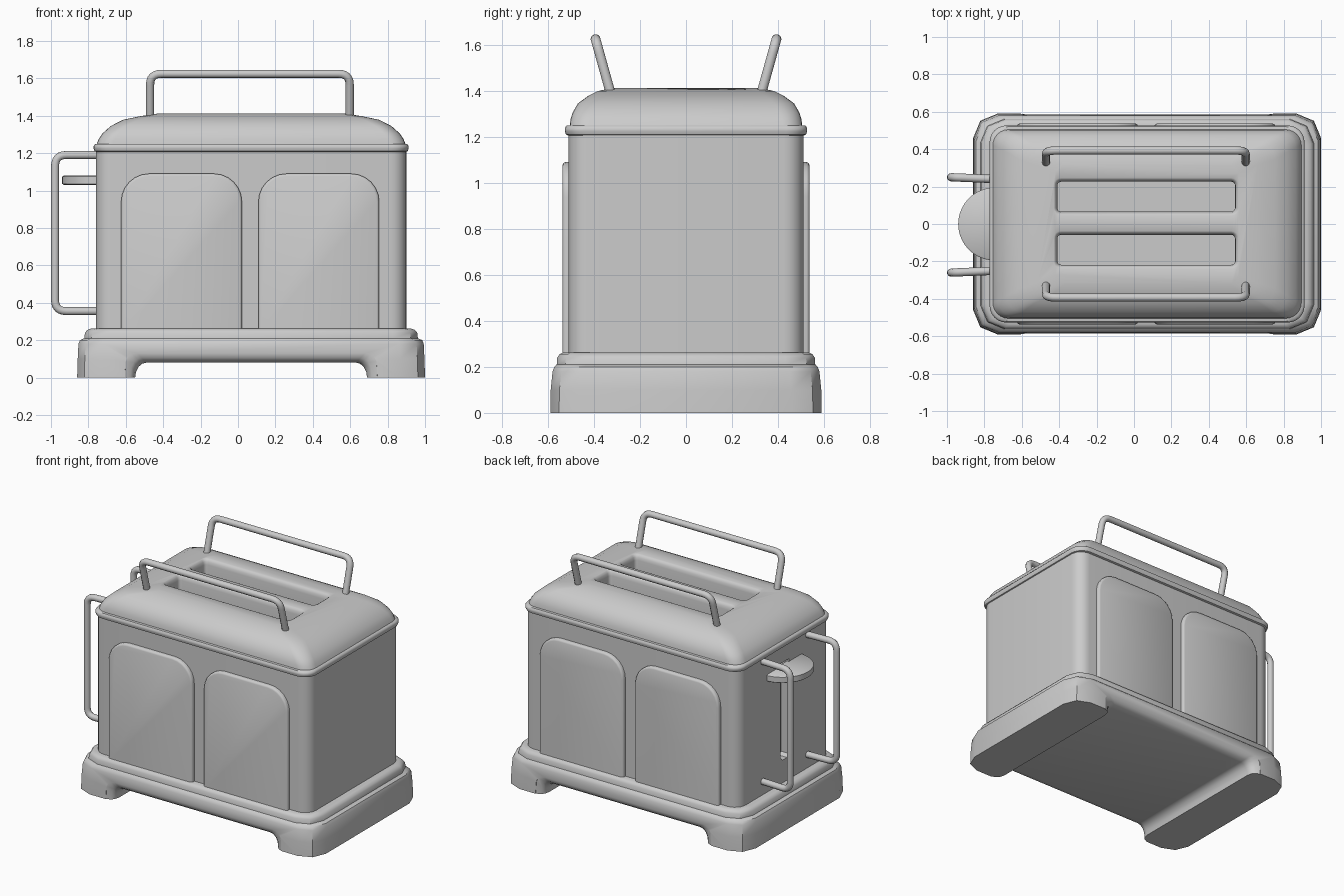
import bpy, bmesh
from math import sin, cos, pi, radians
from mathutils import Vector

old = bpy.data.objects.get("Cube")
if old:
    bpy.data.objects.remove(old, do_unlink=True)

grey = bpy.data.materials.new("plain grey")
grey.use_nodes = True
grey.diffuse_color = (0.6, 0.6, 0.6, 1)
grey.node_tree.nodes["Principled BSDF"].inputs["Base Color"].default_value = (0.6, 0.6, 0.6, 1)

CX = 0.07  # middle of the body along x


def finish(ob, angle=40):
    me = ob.data
    me.materials.clear()
    me.materials.append(grey)
    me.shade_smooth()
    me.set_sharp_from_angle(angle=radians(angle))
    return ob


def loft(name, rings, angle=40):
    """Closed solid through rings that have equal point counts."""
    bm = bmesh.new()
    loops = [[bm.verts.new(p) for p in ring] for ring in rings]
    n = len(loops[0])
    for a, b in zip(loops, loops[1:]):
        for i in range(n):
            j = (i + 1) % n
            bm.faces.new((a[i], a[j], b[j], b[i]))
    bm.faces.new(loops[0][::-1])
    bm.faces.new(loops[-1])
    bmesh.ops.recalc_face_normals(bm, faces=bm.faces)
    me = bpy.data.meshes.new(name)
    bm.to_mesh(me)
    bm.free()
    ob = bpy.data.objects.new(name, me)
    bpy.context.collection.objects.link(ob)
    return finish(ob, angle)


def rounded(hx, hy, z, r, seg=6, cx=CX, cy=0):
    """Rounded rectangle ring at height z."""
    pts = []
    for k, (sx, sy) in enumerate([(1, 1), (-1, 1), (-1, -1), (1, -1)]):
        for i in range(seg + 1):
            a = (k + i / seg) * pi / 2
            pts.append((cx + sx * (hx - r) + r * cos(a), cy + sy * (hy - r) + r * sin(a), z))
    return pts


def bake(ob):
    """Replace an object by its evaluated mesh."""
    bpy.context.view_layer.update()
    me = bpy.data.meshes.new_from_object(ob.evaluated_get(bpy.context.evaluated_depsgraph_get()))
    name = ob.name
    bpy.data.objects.remove(ob, do_unlink=True)
    new = bpy.data.objects.new(name, me)
    bpy.context.collection.objects.link(new)
    return new


def cut(ob, cutters, angle=40):
    for c in cutters:
        m = ob.modifiers.new("cut", "BOOLEAN")
        m.operation, m.solver, m.object = "DIFFERENCE", "EXACT", c
    return finish(bake(ob), angle)


def tube(name, pts, r=0.022, corner=0.06):
    """Round bar along a path with rounded corners."""
    pts = [Vector(p) for p in pts]
    path = [pts[0]]
    for a, p, b in zip(pts, pts[1:], pts[2:]):
        s, e = p + (a - p).normalized() * corner, p + (b - p).normalized() * corner
        for i in range(7):
            t = i / 6
            path.append(s * (1 - t) ** 2 + p * 2 * t * (1 - t) + e * t * t)
    path.append(pts[-1])
    cu = bpy.data.curves.new(name, "CURVE")
    cu.dimensions = "3D"
    cu.bevel_depth, cu.bevel_resolution, cu.use_fill_caps = r, 3, True
    sp = cu.splines.new("POLY")
    sp.points.add(len(path) - 1)
    for q, p in zip(sp.points, path):
        q.co = (*p, 1)
    ob = bpy.data.objects.new(name, cu)
    bpy.context.collection.objects.link(ob)
    return finish(bake(ob), 50)


# Base with chamfered corners and an arch between the feet
base = loft("base", [rounded(hx, hy, z, c, 2) for hx, hy, z, c in [
    (0.93, 0.59, 0, 0.13), (0.927, 0.588, 0.1, 0.13), (0.923, 0.58, 0.18, 0.13),
    (0.915, 0.572, 0.2, 0.13), (0.892, 0.562, 0.21, 0.13), (0.888, 0.56, 0.24, 0.13),
    (0.875, 0.55, 0.255, 0.12), (0.855, 0.535, 0.262, 0.12)]])


def arch(y, grow):
    half = [(0.62 + grow, -0.1), (0.62 + grow, 0)]
    half += [(0.56 + grow + 0.06 * cos(a), 0.08 + grow - 0.08 + 0.08 * sin(a))
             for a in (pi / 8, pi / 4, 3 * pi / 8, pi / 2)]
    return [(CX + x, y, z) for x, z in half] + [(CX - x, y, z) for x, z in half[::-1]]


arch_cutter = loft("arch_cutter", [arch(s * y, g) for s, y, g in [
    (-1, 0.62, 0.06), (-1, 0.587, 0.055), (-1, 0.575, 0.025), (-1, 0.555, 0.008), (-1, 0.52, 0),
    (1, 0.52, 0), (1, 0.555, 0.008), (1, 0.575, 0.025), (1, 0.587, 0.055), (1, 0.62, 0.06)]])
base = cut(base, [arch_cutter])

# Body and domed lid
body = loft("body", [rounded(0.83, 0.51, z, 0.085) for z in (0.25, 1.23)])
lid = loft("lid", [rounded(hx, hy, z, r) for hx, hy, z, r in [
    (0.825, 0.51, 1.205, 0.085), (0.837, 0.522, 1.21, 0.09), (0.842, 0.527, 1.225, 0.09),
    (0.842, 0.527, 1.237, 0.09), (0.835, 0.52, 1.248, 0.09), (0.825, 0.505, 1.25, 0.085),
    (0.815, 0.502, 1.275, 0.085), (0.795, 0.493, 1.305, 0.085), (0.75, 0.47, 1.345, 0.085),
    (0.685, 0.425, 1.378, 0.08), (0.59, 0.385, 1.398, 0.07), (0.49, 0.32, 1.413, 0.05)]], 45)

# Bread slots with softened rims, and the lever track
slots = [loft("slot_cutter", [rounded(0.475 + g, 0.08 + g, z, 0.02 + g, 4, CX - 0.005, y)
                              for z, g in [(0.6, 0), (1.375, 0), (1.395, 0.004),
                                           (1.408, 0.012), (1.415, 0.025), (1.45, 0.025)]])
         for y in (-0.138, 0.146)]
track = loft("track_cutter", [[(x, y, z) for y, z in
             [(-0.045, 0.44), (-0.025, 0.42), (0.025, 0.42), (0.045, 0.44), (0.045, 1.1), (-0.045, 1.1)]]
             for x in (-0.85, -0.7)])
lid = cut(lid, slots, 45)
body = cut(body, slots + [track])
for c in slots + [track, arch_cutter]:
    bpy.data.objects.remove(c, do_unlink=True)


# Raised panels with rounded tops, two on each long side
def panel(cx, y, inset):
    w, top, r = 0.323 - inset, 1.09 - inset, 0.15 - inset
    right = [(w, 0.25)] + [(w - r + r * cos(a), top - r + r * sin(a))
                           for a in [i * pi / 12 for i in range(7)]]
    return [(cx + x, y, z) for x, z in right] + [(cx - x, y, z) for x, z in right[::-1]]


for side, s in (("front", -1), ("back", 1)):
    for cx, word in ((-0.302, "right"), (0.432, "left")):
        loft(f"{side}_{word}_panel", [panel(cx, s * y, i) for y, i in
             [(0.49, 0), (0.525, 0), (0.533, 0.004), (0.537, 0.014)]], 50)
    # Leaning carry handle on the lid
    tube(f"{side}_lid_handle", [(-0.47, s * 0.325, 1.38), (-0.47, s * 0.393, 1.624),
                                (0.597, s * 0.393, 1.624), (0.597, s * 0.325, 1.38)])
    # Upright handle at the lever end
    a, b = s * 0.245 - 0.005, s * 0.255 - 0.005
    tube(f"{side}_end_handle", [(-0.74, a, 1.19), (-0.978, b, 1.19),
                                (-0.978, b, 0.355), (-0.74, a, 0.355)])

# Half-round lever
loft("lever", [[(-0.745 - (0.195 - i) * sin(t), (0.195 - i) * cos(t), z)
                for t in [k * pi / 20 for k in range(21)]]
               for z, i in [(1.03, 0.008), (1.036, 0), (1.074, 0), (1.08, 0.008)]])
